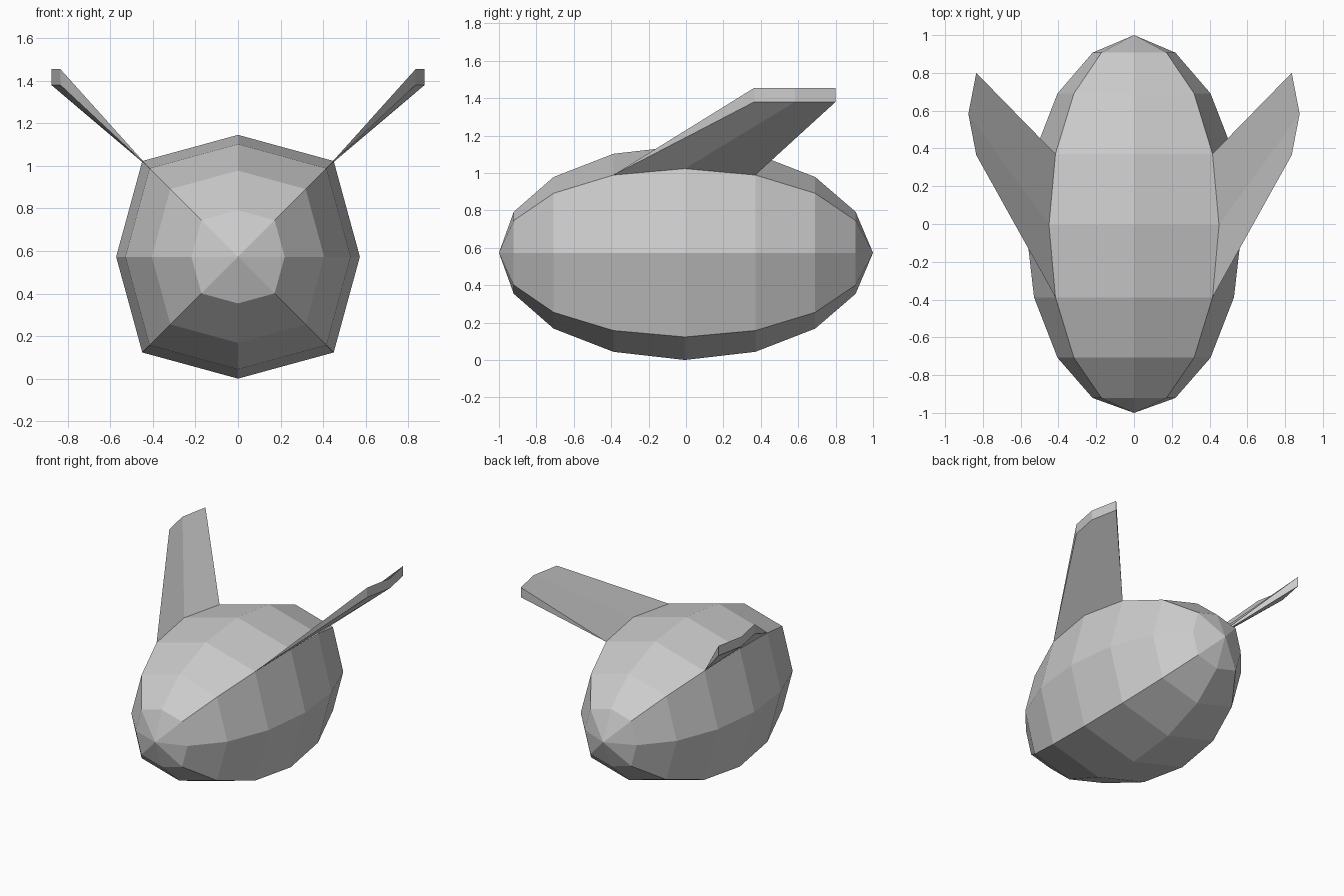
import bpy
import bmesh
import math

cube = bpy.data.objects.get("Cube")
if cube:
    bpy.data.objects.remove(cube, do_unlink=True)

# Single flat grey
grey = bpy.data.materials.new("light_grey")
grey.use_nodes = True
grey.diffuse_color = (0.6, 0.6, 0.6, 1)
grey.node_tree.nodes["Principled BSDF"].inputs["Base Color"].default_value = (0.6, 0.6, 0.6, 1)

MID_Z = 0.573             # height of the body axis
AXIS_R, DIAG = 0.573, 0.45  # side radius, and x/z offset of the diagonal ridges
RING_Y = [-0.921, -0.708, -0.388, -0.006, 0.371, 0.691, 0.907]


def ring_scale(i):
    return math.sin(math.pi * (i + 1) / 8)


def add_object(name, bm):
    bmesh.ops.recalc_face_normals(bm, faces=bm.faces)
    mesh = bpy.data.meshes.new(name)
    bm.to_mesh(mesh)
    bm.free()
    mesh.materials.append(grey)
    obj = bpy.data.objects.new(name, mesh)
    bpy.context.collection.objects.link(obj)
    return obj


# Body: eight-sided ellipsoid whose diagonal ridges stand out slightly
section = [(AXIS_R, 0), (DIAG, DIAG), (0, AXIS_R), (-DIAG, DIAG),
           (-AXIS_R, 0), (-DIAG, -DIAG), (0, -AXIS_R), (DIAG, -DIAG)]
bm = bmesh.new()
rings = [[bm.verts.new((x * ring_scale(i), y, MID_Z + z * ring_scale(i))) for x, z in section]
         for i, y in enumerate(RING_Y)]
nose = bm.verts.new((0, -1, MID_Z))
tail = bm.verts.new((0, 1, MID_Z))
for j in range(8):
    k = (j + 1) % 8
    bm.faces.new((nose, rings[0][j], rings[0][k]))
    bm.faces.new((tail, rings[-1][k], rings[-1][j]))
    for a, b in zip(rings, rings[1:]):
        bm.faces.new((a[j], b[j], b[k], a[k]))
add_object("body", bm)

# Wings: swept wedges from the upper ridge, thickening towards the tip
TIP = [(0.835, 0.365), (0.877, 0.583), (0.835, 0.8)]
bm = bmesh.new()
root = [bm.verts.new((DIAG * ring_scale(i), RING_Y[i], MID_Z + DIAG * ring_scale(i)))
        for i in (2, 3, 4)]
low = [bm.verts.new((x, y, 1.38)) for x, y in TIP]
high = [bm.verts.new((x, y, 1.455)) for x, y in TIP]
for i in (0, 1):
    bm.faces.new((root[i], root[i + 1], high[i + 1], high[i]))
    bm.faces.new((root[i + 1], root[i], low[i], low[i + 1]))
    bm.faces.new((low[i], high[i], high[i + 1], low[i + 1]))
bm.faces.new((root[0], high[0], low[0]))   # leading edge
bm.faces.new((root[2], low[2], high[2]))   # trailing edge
wings = add_object("wings", bm)
mirror = wings.modifiers.new("mirror", 'MIRROR')
mirror.use_axis = (True, False, False)
mirror.use_mirror_merge = False
